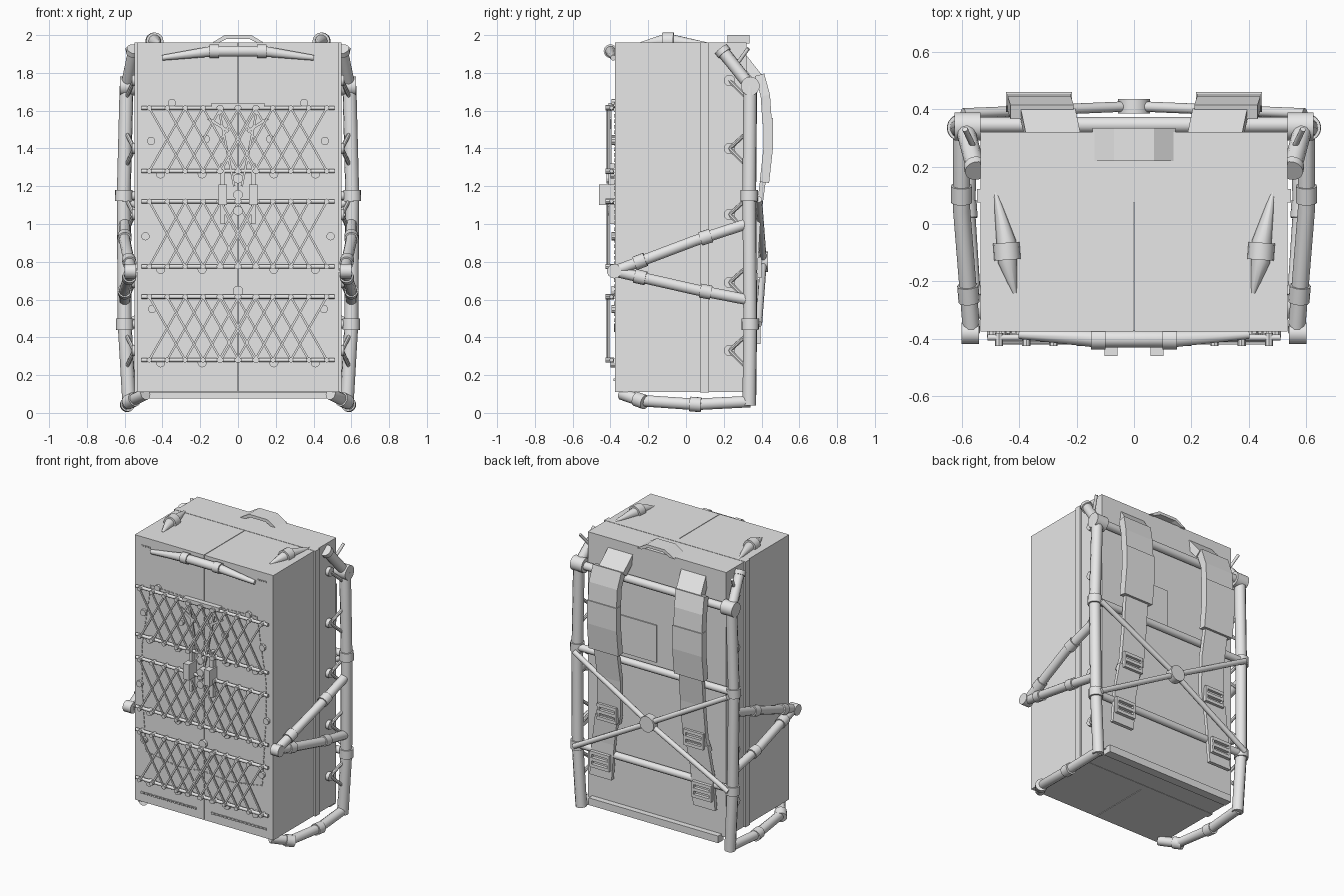
import bpy, bmesh, math
from mathutils import Vector, Matrix

if "Cube" in bpy.data.objects:
    bpy.data.objects.remove(bpy.data.objects["Cube"])

grey = bpy.data.materials.new("light_grey")
grey.diffuse_color = (0.8, 0.8, 0.8, 1)
grey.use_nodes = True
grey.node_tree.nodes["Principled BSDF"].inputs["Base Color"].default_value = grey.diffuse_color
SIDES = (("left", -1), ("right", 1))


def place(name, mesh, smooth=False):
    mesh.materials.clear()
    mesh.materials.append(grey)
    ob = bpy.data.objects.new(name, mesh)
    bpy.context.collection.objects.link(ob)
    if smooth:
        bpy.ops.object.select_all(action='DESELECT')
        ob.select_set(True)
        bpy.context.view_layer.objects.active = ob
        bpy.ops.object.shade_smooth_by_angle(angle=math.radians(40))
    return ob


def finish(bm, name, smooth=False):
    bmesh.ops.recalc_face_normals(bm, faces=bm.faces[:])
    me = bpy.data.meshes.new(name)
    bm.to_mesh(me)
    bm.free()
    return place(name, me, smooth)


def box(bm, lo, hi):
    lo, hi = Vector(lo), Vector(hi)
    m = Matrix.Translation((lo + hi) / 2) @ Matrix.Diagonal((*(hi - lo), 1))
    bmesh.ops.create_cube(bm, size=1, matrix=m)


def rod(bm, a, b, r, seg=12):
    a, b = Vector(a), Vector(b)
    d = b - a
    m = Matrix.Translation((a + b) / 2) @ d.to_track_quat('Z', 'Y').to_matrix().to_4x4()
    bmesh.ops.create_cone(bm, cap_ends=True, segments=seg, radius1=r, radius2=r, depth=d.length, matrix=m)


def slat(bm, a, b, w, t):
    # flat strip between two points in a plane facing y
    a, b = Vector(a), Vector(b)
    d = (b - a).normalized()
    m = Matrix((d.cross(Vector((0, 1, 0))), (0, 1, 0), d)).transposed().to_4x4()
    m = Matrix.Translation((a + b) / 2) @ m @ Matrix.Diagonal((w, t, (b - a).length, 1))
    bmesh.ops.create_cube(bm, size=1, matrix=m)


def collar(bm, pts, i, f, r, length=0.06):
    # sleeve around a tube, at fraction f of its segment i
    a, b = Vector(pts[i]), Vector(pts[i + 1])
    c, d = a.lerp(b, f), (b - a).normalized() * length / 2
    rod(bm, c - d, c + d, r, 16)


def tube(name, pts, r, radii=None):
    cu = bpy.data.curves.new(name, 'CURVE')
    cu.dimensions = '3D'
    cu.bevel_depth, cu.bevel_resolution, cu.use_fill_caps = r, 3, True
    sp = cu.splines.new('POLY')
    sp.points.add(len(pts) - 1)
    for i, p in enumerate(pts):
        sp.points[i].co = (*p, 1)
        sp.points[i].radius = radii[i] if radii else 1
    ob = bpy.data.objects.new(name, cu)
    bpy.context.collection.objects.link(ob)
    bpy.context.view_layer.update()
    me = bpy.data.meshes.new_from_object(ob.evaluated_get(bpy.context.evaluated_depsgraph_get()))
    bpy.data.objects.remove(ob)
    return place(name, me, True)


def ribbon(name, pts, w, t):
    # thick band following a path in the yz plane
    bm, rings = bmesh.new(), []
    vs = [Vector(p) for p in pts]
    for i, p in enumerate(vs):
        d = vs[min(i + 1, len(vs) - 1)] - vs[max(i - 1, 0)]
        n = Vector((0, -d.z, d.y)).normalized() * t / 2
        x = Vector((w / 2, 0, 0))
        rings.append([bm.verts.new(p + q) for q in (x + n, n - x, -x - n, x - n)])
    for a, b in zip(rings, rings[1:]):
        for k in range(4):
            bm.faces.new((a[k], a[(k + 1) % 4], b[(k + 1) % 4], b[k]))
    bm.faces.new(rings[0])
    bm.faces.new(rings[-1])
    return finish(bm, name)


# cabinet: rear shell, raised band, two doors with a seam between
for name, lo, hi in (("rear_shell", (-.535, .12, .11), (.535, .32, 1.96)),
                     ("band", (-.547, .075, .108), (.547, .122, 1.962)),
                     ("left_door", (-.535, -.375, .11), (-.002, .075, 1.96)),
                     ("right_door", (.002, -.375, .11), (.535, .075, 1.96)),
                     ("bottom_bar", (-.5, .3, .075), (.5, .36, .125)),
                     ("rear_panel", (0, .32, 1.19), (.32, .328, 1.45))):
    bm = bmesh.new()
    box(bm, lo, hi)
    finish(bm, name)

# expanding lattice gates
for n, (z0, z1) in enumerate(((.28, .615), (.775, 1.12), (1.28, 1.615)), 1):
    bm = bmesh.new()
    for z in (z0, z1):
        rod(bm, (-.51, -.395, z), (.51, -.395, z), .011, 10)
    finish(bm, f"gate_{n}_rails", True)
    bm = bmesh.new()
    for s in (-1, 1):
        for k in range(5):
            a, b = s * (-.47 + .095 * k), s * (-.28 + .095 * k)
            slat(bm, (a, -.406, z0), (b, -.406, z1), .011, .008)
            slat(bm, (b, -.416, z0), (a, -.416, z1), .011, .008)
            for x in (a, b):
                for z in (z0, z1):
                    rod(bm, (x, -.425, z), (x, -.38, z), .014, 8)
    finish(bm, f"gate_{n}_slats")
    bm = bmesh.new()
    for x in (-.41, -.19, .19, .41):
        rod(bm, (x, -.4, z0 - .015), (x, -.37, z0 - .015), .024, 12)
    finish(bm, f"gate_{n}_hooks")

# latch parts and knobs on the doors
bm = bmesh.new()
box(bm, (-.14, -.41, 1.615), (.14, -.375, 1.64))
for s in (-1, 1):
    x = s * .08
    box(bm, (x - .022, -.46, 1.1), (x + .022, -.375, 1.21))
    box(bm, (x - .012, -.41, 1.0), (x + .012, -.375, 1.32))
    slat(bm, (s * .1, -.4, 1.6), (s * .02, -.4, 1.2), .012, .01)
    slat(bm, (s * .16, -.4, 1.56), (s * .05, -.4, 1.49), .015, .01)
for z in (1.07, 1.155, 1.24):
    rod(bm, (0, -.42, z), (0, -.37, z), .026, 12)
finish(bm, "latches")
bm = bmesh.new()
for x, z in ((.35, 1.64), (.17, 1.45), (.46, 1.44), (.49, .935), (.455, .55)):
    for s in (-1, 1):
        rod(bm, (s * x, -.395, z), (s * x, -.37, z), .022, 10)
rod(bm, (0, -.395, .645), (0, -.37, .645), .028, 12)
finish(bm, "knobs")

# stitched outline and slot rows
bm = bmesh.new()
for s in (-1, 1):
    path = [(0, 1.62), (.41, 1.64), (.48, 1.2), (.48, .95), (.45, .47), (.2, .43), (0, .45)]
    for (xa, za), (xb, zb) in zip(path, path[1:]):
        a, b = Vector((s * xa, -.377, za)), Vector((s * xb, -.377, zb))
        n = max(1, round((b - a).length / .03))
        for i in range(n):
            slat(bm, a.lerp(b, i / n), a.lerp(b, (i + .6) / n), .006, .007)
    for k in range(14):
        x = s * (.07 + .031 * k)
        slat(bm, (x - .011, -.378, .175), (x + .011, -.378, .175), .013, .009)
    for k in range(4):
        x = s * (.42 + .018 * k)
        slat(bm, (x - .007, -.377, 1.9), (x + .007, -.377, 1.9), .01, .007)
finish(bm, "stitching")

# front handle
pts = [(-.4, -.385, 1.88), (-.13, -.4, 1.915), (.13, -.4, 1.915), (.4, -.385, 1.88)]
tube("front_handle", pts, .03, (.5, 1, 1, .5))
bm = bmesh.new()
for f in (.02, .98):
    collar(bm, pts, 1, f, .036, .05)
finish(bm, "front_handle_collars", True)

# top grip: flat arch
bm = bmesh.new()
prof = [(-.145, 1.955), (-.07, 2.0), (.07, 2.0), (.145, 1.955), (.11, 1.955), (.06, 1.98), (-.06, 1.98), (-.11, 1.955)]
f = bm.faces.new([bm.verts.new((x, .22, z)) for x, z in prof])
ext = bmesh.ops.extrude_face_region(bm, geom=[f])["geom"]
bmesh.ops.translate(bm, vec=(0, .115, 0), verts=[v for v in ext if isinstance(v, bmesh.types.BMVert)])
finish(bm, "top_grip")

for side, s in SIDES:
    # spindle handle on the roof
    pts = [(s * .485, .12, 1.955), (s * .445, -.06, 1.968), (s * .44, -.13, 1.968), (s * .415, -.24, 1.955)]
    tube(f"{side}_roof_handle", pts, .04, (.12, .85, .85, .2))
    bm = bmesh.new()
    collar(bm, pts, 1, .5, .046, .06)

    # frame post, top stay and thin peg
    post = [(s * .575, .335, .04), (s * .6, .34, .47), (s * .605, .335, 1.15), (s * .59, .34, 1.73)]
    tube(f"{side}_post", post, .037)
    collar(bm, post, 1, 0, .046)
    collar(bm, post, 2, 0, .046)
    rod(bm, (s * .535, .34, 1.73), (s * .625, .34, 1.73), .05, 14)
    stay = [(s * .59, .34, 1.73), (s * .55, .19, 1.92)]
    tube(f"{side}_top_stay", stay, .033)
    collar(bm, stay, 0, .97, .04, .03)
    tube(f"{side}_peg", [(s * .55, .25, 1.82), (s * .588, .33, 1.93)], .01)

    # folding side arms
    apex = (s * .565, -.38, .75)
    for name, z in (("upper", 1.0), ("lower", .6)):
        arm = [(s * .6, .32, z), (s * .6, .05, z * .65 + .75 * .35), apex]
        tube(f"{side}_{name}_arm", arm, .03)
        collar(bm, arm, 0, .8, .037)
        collar(bm, arm, 1, .68, .037)
    rod(bm, (s * .54, -.38, .75), (s * .6, -.38, .75), .038, 14)

    # curved skid below
    skid = [(s * .575, .34, .06), (s * .585, .05, .045), (s * .565, -.24, .065), (s * .49, -.34, .1)]
    tube(f"{side}_skid", skid, .032)
    collar(bm, skid, 1, 0, .039)
    collar(bm, skid, 2, 0, .039)
    finish(bm, f"{side}_collars", True)

    # brackets tying the post to the cabinet
    bm = bmesh.new()
    for z in (.33, .69, 1.05, 1.4, 1.76):
        rod(bm, (s * .53, .23, z), (s * .56, .23, z), .03, 12)
        for dz in (-.1, .09):
            if z + dz < 1.75:
                rod(bm, (s * .55, .23, z), (s * .595, .33, z + dz), .011, 8)
    finish(bm, f"{side}_brackets", True)

    # shoulder strap: pads, webbing and buckles
    x = s * .33
    ribbon(f"{side}_top_pad", [(s * .28, .29, 1.89), (s * .3, .385, 1.77)], .19, .05)
    ribbon(f"{side}_upper_pad", [(s * .32, .39, 1.79), (x, .42, 1.68), (x, .43, 1.53)], .22, .05)
    ribbon(f"{side}_lower_pad", [(x, .435, 1.56), (x, .435, 1.4), (x, .415, 1.22)], .23, .05)
    ribbon(f"{side}_webbing", [(x, .41, 1.25), (s * .32, .38, 1.02), (s * .33, .365, .78), (s * .35, .355, .7)], .18, .03)
    ribbon(f"{side}_tail", [(s * .35, .37, .74), (s * .38, .36, .55), (s * .4, .36, .3)], .17, .025)
    bm = bmesh.new()
    for bx, y, z in ((.335, .375, .77), (.395, .37, .42)):
        for dz in (-.045, 0, .045):
            box(bm, (s * bx - .075, y, z + dz - .011), (s * bx + .075, y + .025, z + dz + .011))
        for dx in (-.075, .06):
            box(bm, (s * bx + dx, y, z - .055), (s * bx + dx + .015, y + .024, z + .055))
    finish(bm, f"{side}_buckles")

# rear cross bars
for name, z, r in (("top", 1.73, .028), ("middle", 1.15, .025), ("lower", .47, .025)):
    tube(f"{name}_cross_bar", [(-.6, .345, z), (.6, .345, z)], r)

# diagonal brace with central hub
for name, s in (("rising", 1), ("falling", -1)):
    tube(f"{name}_brace", [(-s * .595, .385, .47), (0, .41, .8), (s * .595, .385, 1.13)], .018)
bm = bmesh.new()
rod(bm, (0, .385, .8), (0, .435, .8), .055, 16)
finish(bm, "brace_hub", True)
